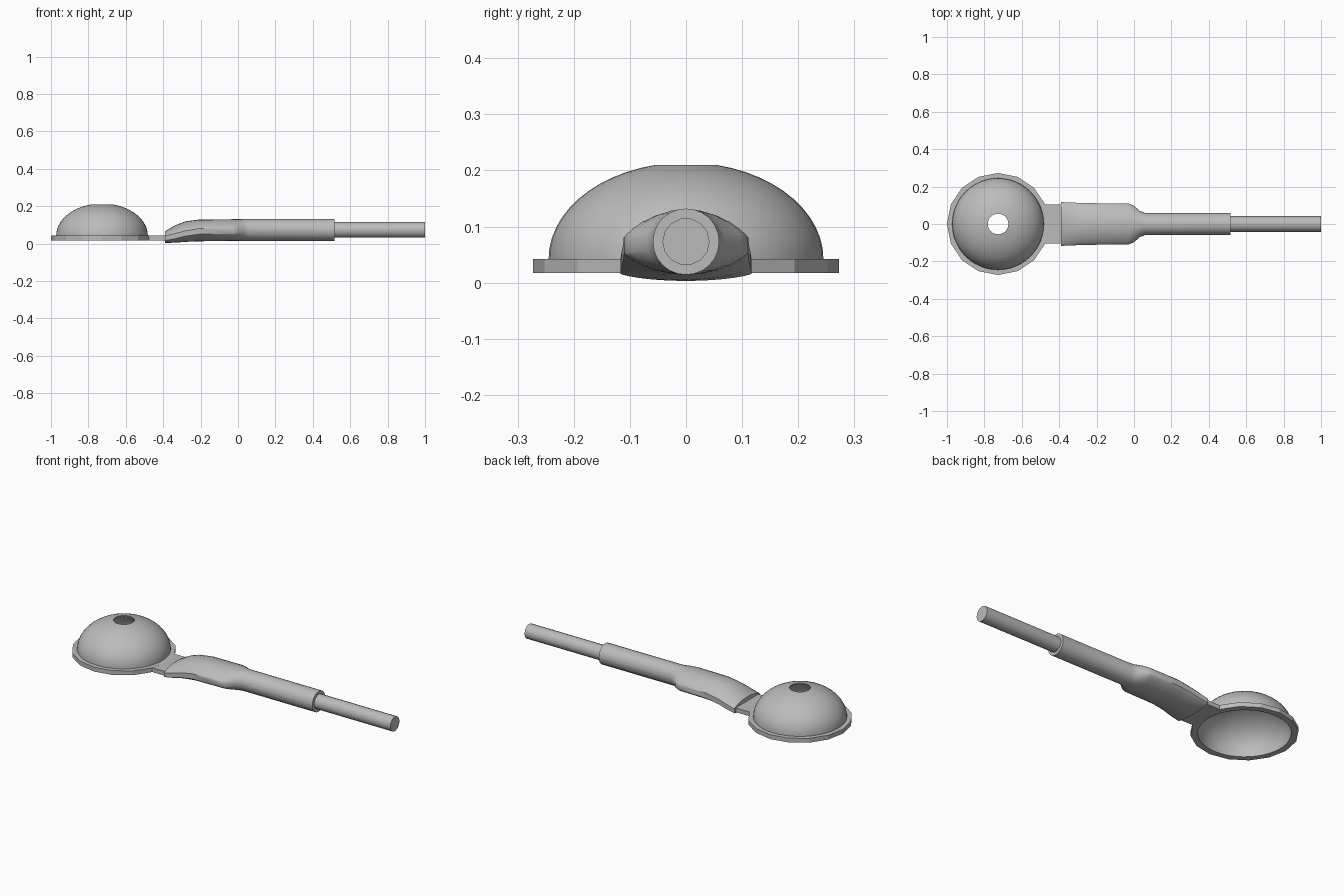
import bpy, bmesh, math

cube = bpy.data.objects.get("Cube")
if cube:
    bpy.data.objects.remove(cube, do_unlink=True)

GREY = (0.5, 0.5, 0.5, 1)
grey = bpy.data.materials.new("plain grey")
grey.use_nodes = True
grey.diffuse_color = GREY
grey.node_tree.nodes["Principled BSDF"].inputs["Base Color"].default_value = GREY

CUP_X = -0.727   # centre of the cup
AXIS_Z = 0.073   # height of the cable axis


def loft(name, rings, loop=False, smooth=True):
    """Skin closed rings of points; cap the ends unless the rings loop."""
    bm = bmesh.new()
    rows = [[bm.verts.new(p) for p in ring] for ring in rings]
    n = len(rows[0])
    pairs = list(zip(rows, rows[1:])) + ([(rows[-1], rows[0])] if loop else [])
    for a, b in pairs:
        for i in range(n):
            j = (i + 1) % n
            bm.faces.new((a[i], a[j], b[j], b[i]))
    if not loop:
        bm.faces.new(rows[0])
        bm.faces.new(rows[-1])
    bmesh.ops.recalc_face_normals(bm, faces=bm.faces)
    mesh = bpy.data.meshes.new(name)
    bm.to_mesh(mesh)
    bm.free()
    mesh.materials.append(grey)
    ob = bpy.data.objects.new(name, mesh)
    bpy.context.collection.objects.link(ob)
    if smooth:
        bpy.ops.object.select_all(action='DESELECT')
        ob.select_set(True)
        bpy.context.view_layer.objects.active = ob
        bpy.ops.object.shade_smooth_by_angle(angle=math.radians(35))
    return ob


def flat_ring(r, z, n):
    return [(CUP_X + r * math.cos(math.tau * i / n), r * math.sin(math.tau * i / n), z)
            for i in range(n)]


def cross_section(x, w, bottom, lo, hi, top, p, n=12):
    """Upper and lower arcs joined by short upright sides."""
    pts = []
    for start, base, peak in ((0, hi, top), (math.pi, lo, bottom)):
        for i in range(n + 1):
            t = math.pi * i / n
            rise = max(0, math.sin(t)) ** p
            pts.append((x, w * math.cos(start + t), base + (peak - base) * rise))
    return pts


def rod(name, x0, x1, r, n):
    return loft(name, [[(x, r * math.cos(math.tau * i / n), AXIS_Z + r * math.sin(math.tau * i / n))
                        for i in range(n)] for x in (x0, x1)])


# Flange around the cup
loft("flange", [flat_ring(r, z, 16) for r, z in
                ((0.273, 0.017), (0.273, 0.042), (0.241, 0.042), (0.241, 0.017))],
     loop=True, smooth=False)

# Hollow dome with a round hole at the top
hole = math.acos(0.055 / 0.245)
arc = [hole * i / 12 for i in range(13)]
outer = [(0.245 * math.cos(a), 0.042 + 0.172 * math.sin(a)) for a in arc]
inner = [(0.055 + (r - 0.055) * 0.95, 0.042 + (z - 0.042) * 0.96) for r, z in outer]
profile = [(0.245, 0.0168)] + outer + inner[::-1] + [(inner[0][0], 0.0168)]
loft("dome", [flat_ring(r, z, 48) for r, z in profile], loop=True)

# Tab between flange and ferrule
loft("tab", [[(x, y, z) for y, z in ((-0.104, 0.0172), (0.104, 0.0172),
                                     (0.104, 0.0418), (-0.104, 0.0418))]
             for x in (-0.478, -0.37)], smooth=False)

# Ferrule: flattened at the tab, round along the cable
sections = (
    (-0.39, 0.117, 0.003, 0.016, 0.040, 0.066, 1.5),
    (-0.335, 0.115, 0.005, 0.026, 0.054, 0.098, 1.6),
    (-0.28, 0.112, 0.009, 0.040, 0.068, 0.119, 1.7),
    (-0.21, 0.111, 0.012, 0.050, 0.080, 0.128, 1.7),
    (-0.03, 0.110, 0.014, 0.052, 0.081, 0.130, 1.7),
    (0.0, 0.098, 0.014, 0.056, 0.080, 0.131, 1.5),
    (0.03, 0.070, 0.014, 0.066, 0.076, 0.131, 1.1),
    (0.06, 0.059, 0.014, 0.072, 0.074, 0.132, 1),
    (0.515, 0.059, 0.014, 0.072, 0.074, 0.132, 1),
)
loft("ferrule", [cross_section(*s) for s in sections])

# Cable
rod("cable", 0.45, 1.0, 0.042, 14)
